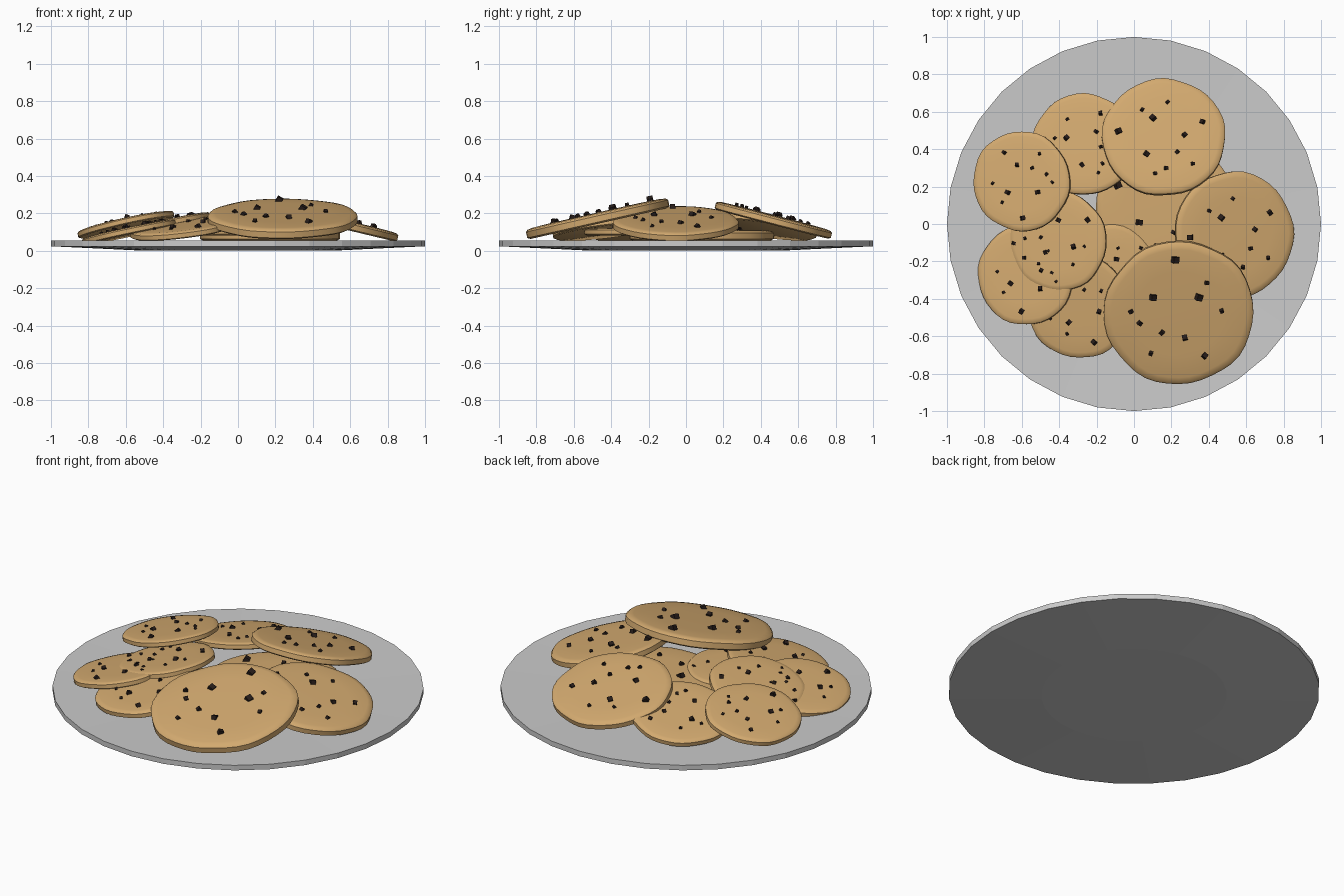
import bpy, bmesh, math, random
from mathutils import Matrix, Vector

if "Cube" in bpy.data.objects:
    bpy.data.objects.remove(bpy.data.objects["Cube"])

random.seed(4)


def material(name, rgb):
    m = bpy.data.materials.new(name)
    m.diffuse_color = (*rgb, 1)
    m.use_nodes = True
    m.node_tree.nodes["Principled BSDF"].inputs["Base Color"].default_value = m.diffuse_color
    return m


DOUGH = material("dough", (0.65, 0.40, 0.16))
CHOC = material("chocolate", (0.02, 0.012, 0.01))


def lathe(name, profile, n, wobble=lambda a: 1.0):
    """Revolve (radius, z) points; first and last lie on the axis."""
    bm = bmesh.new()
    bottom = bm.verts.new((0, 0, profile[0][1]))
    top = bm.verts.new((0, 0, profile[-1][1]))
    rings = []
    for r, z in profile[1:-1]:
        ring = []
        for i in range(n):
            a = 2 * math.pi * i / n
            k = r * wobble(a)
            ring.append(bm.verts.new((k * math.sin(a), k * math.cos(a), z)))
        rings.append(ring)
    for i in range(n):
        j = (i + 1) % n
        bm.faces.new((bottom, rings[0][i], rings[0][j]))
        bm.faces.new((top, rings[-1][j], rings[-1][i]))
        for lo, hi in zip(rings, rings[1:]):
            bm.faces.new((lo[i], hi[i], hi[j], lo[j]))
    bmesh.ops.recalc_face_normals(bm, faces=bm.faces)
    return finish(name, bm)


def finish(name, bm):
    me = bpy.data.meshes.new(name)
    bm.to_mesh(me)
    bm.free()
    ob = bpy.data.objects.new(name, me)
    bpy.context.collection.objects.link(ob)
    return ob


def smooth(ob):
    bpy.ops.object.select_all(action='DESELECT')
    ob.select_set(True)
    bpy.context.view_layer.objects.active = ob
    bpy.ops.object.shade_smooth_by_angle(angle=math.radians(35))


# Chip layout on a unit cookie: x, y, size
CHIPS = [(-.05, .75, .075), (-.35, .23, .07), (.27, .23, .075), (.38, .43, .045),
         (-.65, .03, .045), (-.53, -.13, .05), (.58, .04, .045), (-.23, -.26, .05),
         (.08, -.33, .06), (-.38, -.55, .045), (.35, -.58, .06)]


def cookie(name, x, y, z, r, downhill, tilt, spin):
    """z is the height of the top centre; downhill is the compass angle it leans to."""
    t = 0.15 * r
    p1, p2, p3 = (random.uniform(0, 6.28) for _ in range(3))

    def wobble(a):
        return (1 + .015 * math.sin(2 * a + p1) + .01 * math.sin(5 * a + p2)
                + .006 * math.sin(9 * a + p3))

    ob = lathe(name, [(0, -t), (.96 * r, -t), (r, -.85 * t), (r, -.3 * t),
                      (.975 * r, -.14 * t), (.9 * r, -.05 * t), (.6 * r, 0), (0, 0)],
               40, wobble)
    ob.data.materials.append(DOUGH)
    d = math.radians(downhill)
    axis = Vector((-math.sin(d), math.cos(d), 0))
    place = Matrix.Translation((x, y, z)) @ Matrix.Rotation(math.radians(tilt), 4, axis)
    ob.matrix_world = place
    smooth(ob)

    # Chocolate chips half sunk into the top
    bm = bmesh.new()
    turn = Matrix.Rotation(math.radians(spin), 4, 'Z')
    for cx, cy, s in CHIPS:
        rot = Matrix.Rotation(random.uniform(0, 6), 4, 'Z') @ Matrix.Rotation(.5, 4, 'X')
        bmesh.ops.create_cube(bm, size=s * r * 1.1,
                              matrix=turn @ Matrix.Translation((cx * r, cy * r, .003)) @ rot)
    chips = finish(name + "_chips", bm)
    chips.data.materials.append(CHOC)
    chips.matrix_world = place


# Shallow plate
lathe("plate", [(0, 0), (.5, 0), (1, .024), (1, .054), (.55, .044), (0, .044)], 32)

# Pile of cookies: name, x, y, top z, radius, downhill, tilt, spin
for spec in [
    ("cookie_centre", .17, .08, .112, .38, 0, 0, 60),
    ("cookie_inner_front", -.14, -.27, .122, .265, 0, 0, 20),
    ("cookie_front_left", -.30, -.44, .140, .28, 225, 10, 200),
    ("cookie_back_left", -.27, .43, .150, .275, 135, 12, 120),
    ("cookie_left_inner", -.41, -.09, .158, .265, 172, 12, 300),
    ("cookie_left_outer", -.58, -.27, .122, .265, 172, 12, 170),
    ("cookie_left_back", -.605, .23, .160, .265, 160, 13, 180),
    ("cookie_back", .16, .47, .190, .325, 88, 14.5, 80),
    ("cookie_right", .54, -.055, .172, .33, 0, 13.5, 90),
    ("cookie_front", .24, -.48, .203, .395, -90, 12.7, 0),
]:
    cookie(*spec)
